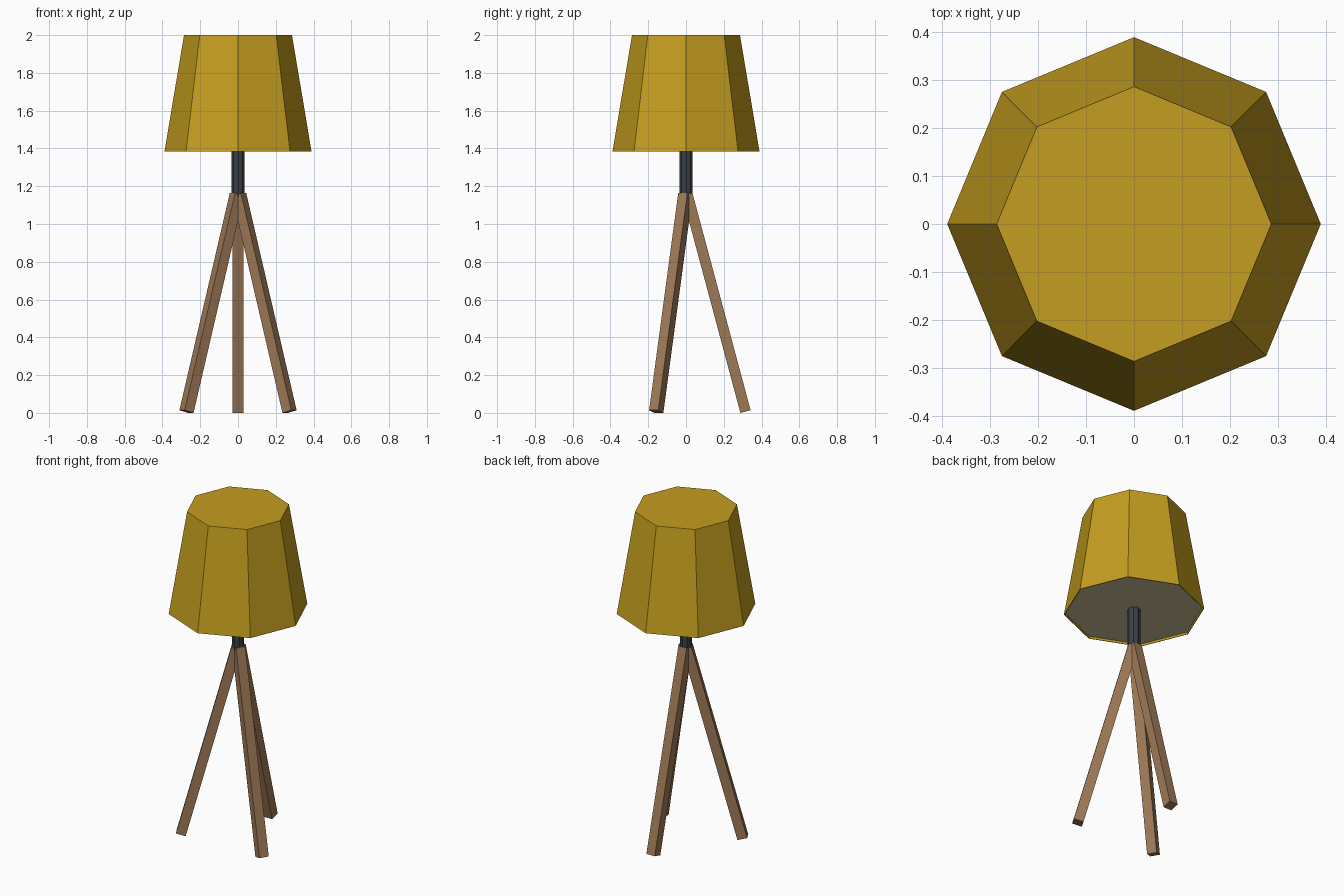
import bpy
import bmesh
from math import cos, sin, radians
from mathutils import Matrix, Vector

if "Cube" in bpy.data.objects:
    bpy.data.objects.remove(bpy.data.objects["Cube"])


def material(name, rgb):
    mat = bpy.data.materials.new(name)
    mat.diffuse_color = (*rgb, 1)
    mat.use_nodes = True
    mat.node_tree.nodes["Principled BSDF"].inputs["Base Color"].default_value = mat.diffuse_color
    return mat


def add_object(name, bm, mat):
    mesh = bpy.data.meshes.new(name)
    bm.to_mesh(mesh)
    bm.free()
    obj = bpy.data.objects.new(name, mesh)
    mesh.materials.append(mat)
    bpy.context.collection.objects.link(obj)
    return obj


def octagon_prism(name, r_low, r_high, z_low, z_high, mat):
    """Eight-sided frustum with a corner on the +x axis."""
    bm = bmesh.new()
    rings = [[bm.verts.new((r * cos(radians(45 * i)), r * sin(radians(45 * i)), z))
              for i in range(8)] for r, z in ((r_low, z_low), (r_high, z_high))]
    low, high = rings
    for i in range(8):
        j = (i + 1) % 8
        bm.faces.new((low[i], low[j], high[j], high[i]))
    bm.faces.new(high)
    bm.faces.new(low[::-1])
    return add_object(name, bm, mat)


def leg(name, angle, mat):
    """Square bar leaning from the hub out to the floor."""
    a = radians(angle)
    out = Vector((cos(a), sin(a), 0))
    foot = out * 0.315 + Vector((0, 0, 0.007))
    top = out * 0.007 + Vector((0, 0, 1.157))
    axis = (top - foot).normalized()
    side = Vector((-sin(a), cos(a), 0))
    depth = side.cross(axis)
    frame = Matrix((depth, side, axis)).transposed().to_4x4()
    bm = bmesh.new()
    bmesh.ops.create_cube(bm, size=1)
    bmesh.ops.scale(bm, vec=(0.056, 0.056, (top - foot).length), verts=bm.verts)
    bmesh.ops.transform(bm, matrix=Matrix.Translation((foot + top) / 2) @ frame,
                        verts=bm.verts)
    bmesh.ops.recalc_face_normals(bm, faces=bm.faces)
    return add_object(name, bm, mat)


yellow = material("shade_yellow", (0.56, 0.34, 0.014))
lining = material("lining_grey", (0.58, 0.51, 0.32))
metal = material("dark_metal", (0.045, 0.052, 0.06))
wood = material("brown_wood", (0.34, 0.19, 0.093))

# Shade: the bottom face is set in slightly, behind a thin yellow rim
shade = octagon_prism("lampshade", 0.389, 0.286, 1.385, 2.0, yellow)
shade.data.materials.append(lining)
bm = bmesh.new()
bm.from_mesh(shade.data)
bottom = min(bm.faces, key=lambda f: f.calc_center_median().z)
bmesh.ops.inset_region(bm, faces=[bottom], thickness=0.004)
bmesh.ops.inset_region(bm, faces=[bottom], thickness=0.002, depth=-0.012)
bottom.material_index = 1
bm.to_mesh(shade.data)
bm.free()

# Stem
octagon_prism("stem", 0.035, 0.035, 1.145, 1.41, metal)

# Tripod
for name, angle in (("back_leg", 90), ("front_left_leg", 210), ("front_right_leg", 330)):
    leg(name, angle, wood)
